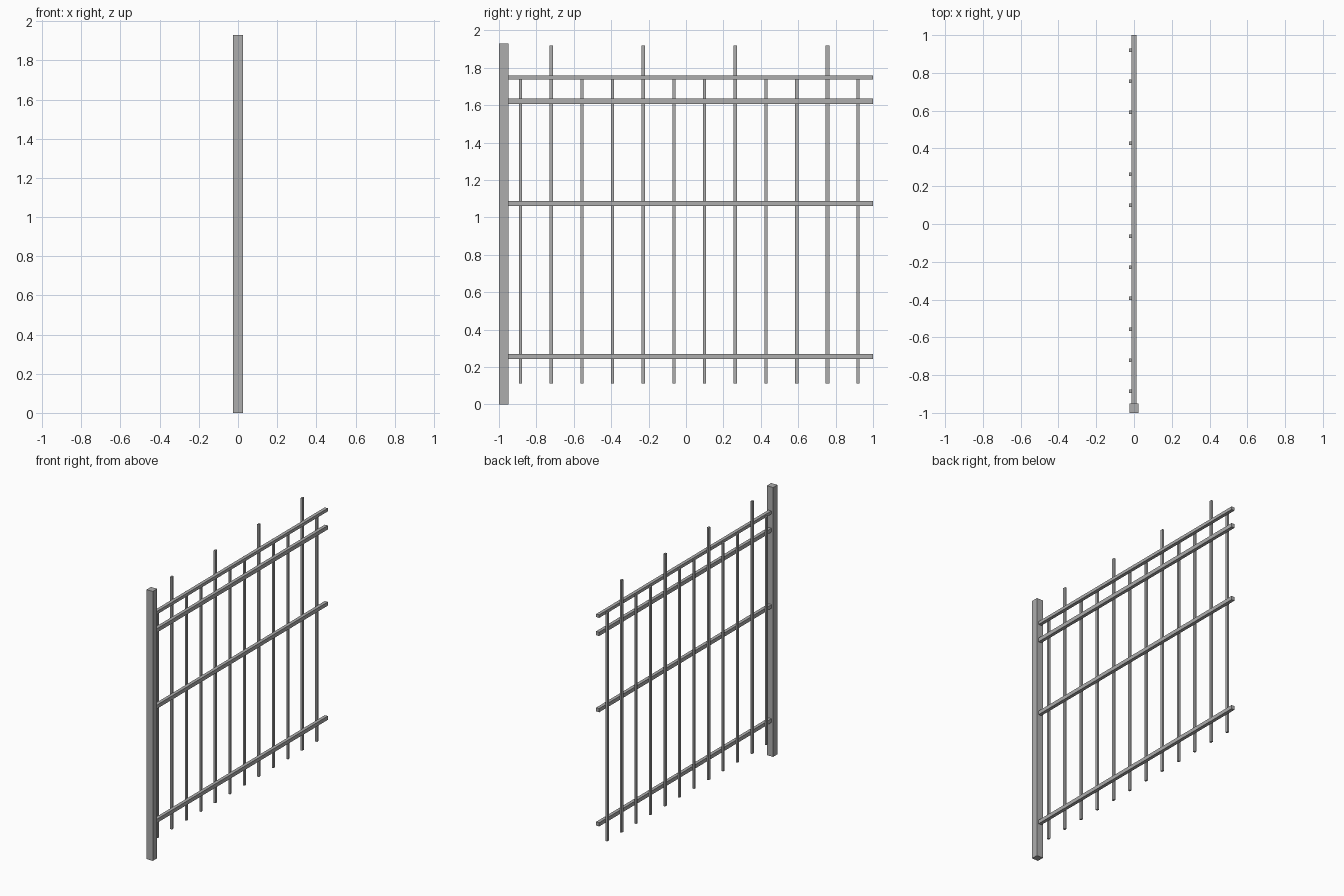
import bpy
import bmesh

cube = bpy.data.objects.get("Cube")
if cube:
    bpy.data.objects.remove(cube, do_unlink=True)

# Single grey metal finish
GREY = (0.42, 0.42, 0.42, 1.0)
metal = bpy.data.materials.new("grey_metal")
metal.use_nodes = True
metal.diffuse_color = GREY
metal.node_tree.nodes["Principled BSDF"].inputs["Base Color"].default_value = GREY


def bar(name, x, y, z):
    """Box spanning the given (low, high) range on each axis."""
    bm = bmesh.new()
    bmesh.ops.create_cube(bm, size=1)
    for v in bm.verts:
        v.co = [r[0] if c < 0 else r[1] for c, r in zip(v.co, (x, y, z))]
    mesh = bpy.data.meshes.new(name)
    bm.to_mesh(mesh)
    bm.free()
    mesh.materials.append(metal)
    obj = bpy.data.objects.new(name, mesh)
    bpy.context.collection.objects.link(obj)
    return obj


# Square post at the front end
bar("post", (-0.025, 0.025), (-1, -0.95), (0, 1.93))

# Horizontal rails, the top one slightly slimmer
rails = {"bottom": (0.243, 0.270), "middle": (1.061, 1.088),
         "upper": (1.607, 1.635), "top": (1.737, 1.759)}
for label, height in rails.items():
    bar(label + "_rail", (-0.012, 0.012), (-0.95, 1), height)

# Pickets behind the rails, every third one rising above the top rail
for i in range(12):
    tall = i % 3 == 1
    y = -0.885 + i * 0.1641
    half = 0.01 if tall else 0.0085
    bar("tall_picket" if tall else "short_picket", (-0.026, -0.012),
        (y - half, y + half), (0.112, 1.92 if tall else 1.748))
